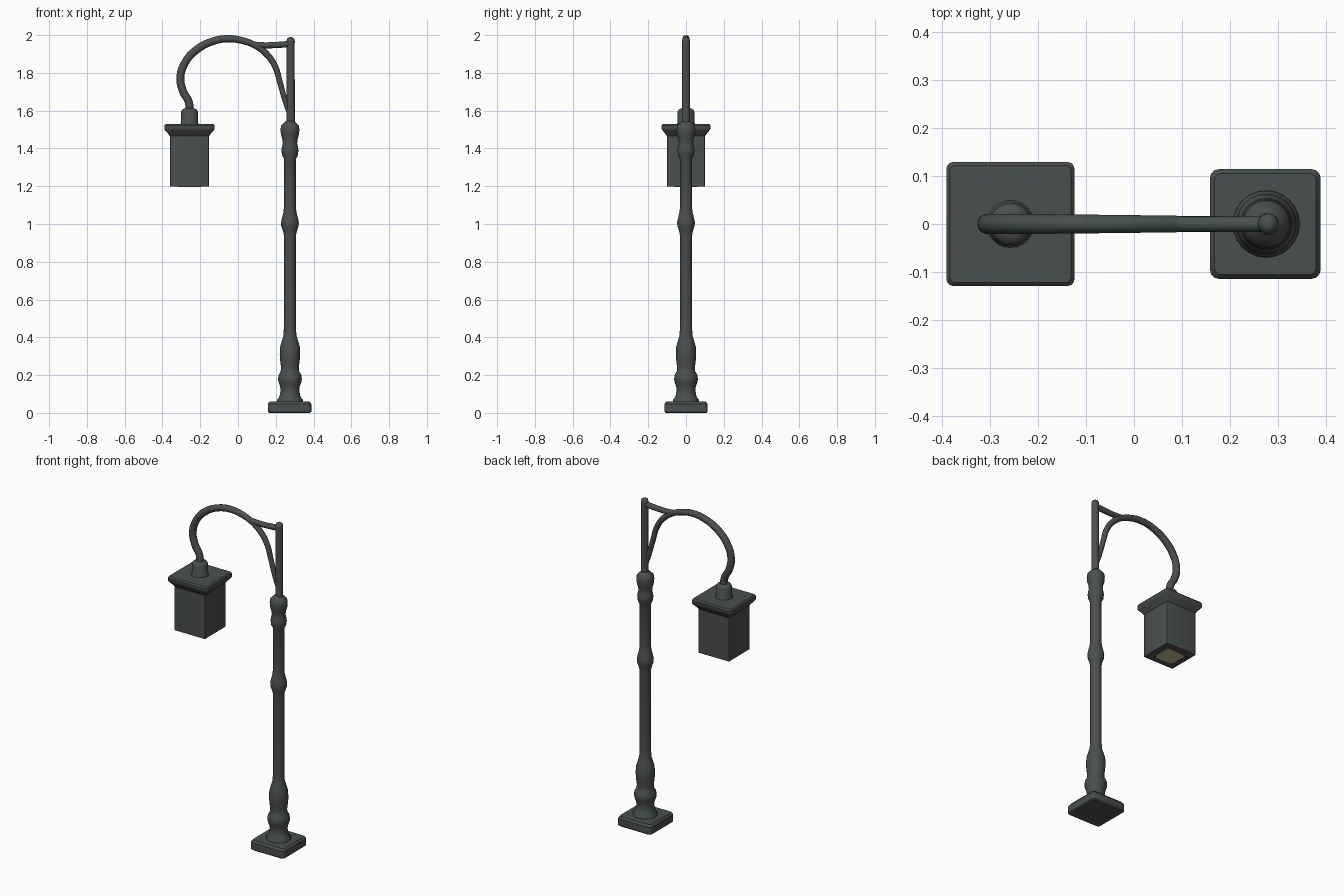
import bpy, bmesh, math
from mathutils import Matrix, Vector

if "Cube" in bpy.data.objects:
    bpy.data.objects.remove(bpy.data.objects["Cube"])


def material(name, rgb):
    m = bpy.data.materials.new(name)
    m.diffuse_color = (*rgb, 1)
    m.use_nodes = True
    m.node_tree.nodes["Principled BSDF"].inputs["Base Color"].default_value = m.diffuse_color
    return m


IRON = material("dark_iron", (0.07, 0.078, 0.077))
GLOW = material("warm_cream", (0.56, 0.48, 0.31))
POLE_X, LAMP_X = 0.275, -0.257


def finish(ob, mat, angle=35):
    ob.data.materials.append(mat)
    bpy.ops.object.select_all(action='DESELECT')
    ob.select_set(True)
    bpy.context.view_layer.objects.active = ob
    bpy.ops.object.shade_smooth_by_angle(angle=math.radians(angle))
    return ob


def from_bmesh(name, bm, mat, angle=35):
    bmesh.ops.recalc_face_normals(bm, faces=bm.faces)
    me = bpy.data.meshes.new(name)
    bm.to_mesh(me)
    bm.free()
    ob = bpy.data.objects.new(name, me)
    bpy.context.collection.objects.link(ob)
    return finish(ob, mat, angle)


def rounded_square(hx, hy, r, seg=3):
    pts = []
    for i, (sx, sy) in enumerate([(1, 1), (-1, 1), (-1, -1), (1, -1)]):
        for k in range(seg + 1):
            a = math.pi / 2 * (i + k / seg)
            pts.append((sx * (hx - r) + r * math.cos(a), sy * (hy - r) + r * math.sin(a)))
    return pts


def loft(name, rings, mat, angle=35):
    """Skin a list of equal-length point rings and cap both ends."""
    bm = bmesh.new()
    loops = [[bm.verts.new(p) for p in ring] for ring in rings]
    n = len(loops[0])
    for a, b in zip(loops, loops[1:]):
        for i in range(n):
            bm.faces.new((a[i], a[(i + 1) % n], b[(i + 1) % n], b[i]))
    bm.faces.new(loops[0])
    bm.faces.new(loops[-1])
    return from_bmesh(name, bm, mat, angle)


def lathe(name, x, profile, mat, n=24):
    return loft(name, [[(x + r * math.cos(2 * math.pi * i / n), r * math.sin(2 * math.pi * i / n), z)
                        for i in range(n)] for r, z in profile], mat, 45)


def square_stack(name, x, levels, mat):
    """levels: (half x, half y, corner radius, z)"""
    return loft(name, [[(x + px, py, z) for px, py in rounded_square(hx, hy, r)]
                       for hx, hy, r, z in levels], mat)


def tube(name, points, mat):
    """points: (x, z, radius) in the plane y = 0"""
    cu = bpy.data.curves.new(name, 'CURVE')
    cu.dimensions = '3D'
    cu.bevel_depth = 1.0
    cu.bevel_resolution = 4
    cu.resolution_u = 6
    cu.use_fill_caps = True
    sp = cu.splines.new('BEZIER')
    sp.bezier_points.add(len(points) - 1)
    for bp, (x, z, r) in zip(sp.bezier_points, points):
        bp.co = (x, 0, z)
        bp.radius = r
        bp.handle_left_type = bp.handle_right_type = 'AUTO'
    ob = bpy.data.objects.new(name, cu)
    bpy.context.collection.objects.link(ob)
    bpy.ops.object.select_all(action='DESELECT')
    ob.select_set(True)
    bpy.context.view_layer.objects.active = ob
    bpy.ops.object.convert(target='MESH')
    return finish(bpy.context.view_layer.objects.active, mat, 50)


# Square foot plate
square_stack("base_plate", 0.273, [
    (0.108, 0.108, 0.015, 0.0), (0.115, 0.114, 0.018, 0.006),
    (0.115, 0.114, 0.018, 0.048), (0.106, 0.105, 0.015, 0.06)], IRON)

# Turned pole
lathe("pole", POLE_X, [
    (0.070, 0.055), (0.069, 0.068), (0.056, 0.085), (0.049, 0.12), (0.052, 0.14),
    (0.061, 0.165), (0.063, 0.18), (0.060, 0.20), (0.049, 0.22), (0.047, 0.24),
    (0.052, 0.28), (0.054, 0.31), (0.052, 0.35), (0.042, 0.385), (0.034, 0.41),
    (0.032, 0.46), (0.032, 0.94), (0.036, 0.96), (0.046, 0.99), (0.047, 1.01),
    (0.040, 1.04), (0.034, 1.065), (0.032, 1.09), (0.032, 1.345), (0.042, 1.365),
    (0.045, 1.39), (0.043, 1.405), (0.038, 1.425), (0.041, 1.45), (0.048, 1.475),
    (0.050, 1.50), (0.047, 1.52), (0.032, 1.535), (0.022, 1.545)], IRON)

# Slim upper rod with rounded tip
lathe("upper_rod", 0.279, [
    (0.022, 1.53), (0.021, 1.95), (0.022, 1.968), (0.018, 1.982), (0.008, 1.989)], IRON, 16)

# Curved arm from the pole over to the lantern
tube("curved_arm", [
    (0.276, 1.575, 0.013), (0.25, 1.65, 0.014), (0.222, 1.75, 0.015), (0.198, 1.83, 0.016),
    (0.16, 1.89, 0.017), (0.10, 1.94, 0.017), (0.03, 1.969, 0.018), (-0.05, 1.981, 0.019),
    (-0.14, 1.965, 0.020), (-0.22, 1.922, 0.021), (-0.28, 1.855, 0.021), (-0.305, 1.775, 0.021),
    (-0.29, 1.70, 0.021), (-0.262, 1.65, 0.021), (-0.255, 1.59, 0.022)], IRON)

# Tie bar between arm and rod
tube("tie_bar", [(0.08, 1.95, 0.016), (0.15, 1.946, 0.016), (0.28, 1.953, 0.017)], IRON)

# Lantern: collar, roof, box and light panel
lathe("lantern_collar", LAMP_X, [
    (0.055, 1.52), (0.046, 1.535), (0.044, 1.595), (0.038, 1.606), (0.024, 1.613)], IRON)
square_stack("lantern_roof", LAMP_X, [
    (0.104, 0.101, 0.006, 1.465), (0.116, 0.113, 0.010, 1.482), (0.128, 0.124, 0.012, 1.495),
    (0.133, 0.129, 0.014, 1.503), (0.133, 0.129, 0.014, 1.522), (0.126, 0.122, 0.012, 1.530)], IRON)
square_stack("lantern_box", LAMP_X, [
    (0.103, 0.100, 0.004, 1.198), (0.103, 0.100, 0.004, 1.475)], IRON)
square_stack("light_panel", LAMP_X, [
    (0.062, 0.060, 0.022, 1.195), (0.062, 0.060, 0.022, 1.200)], GLOW)
